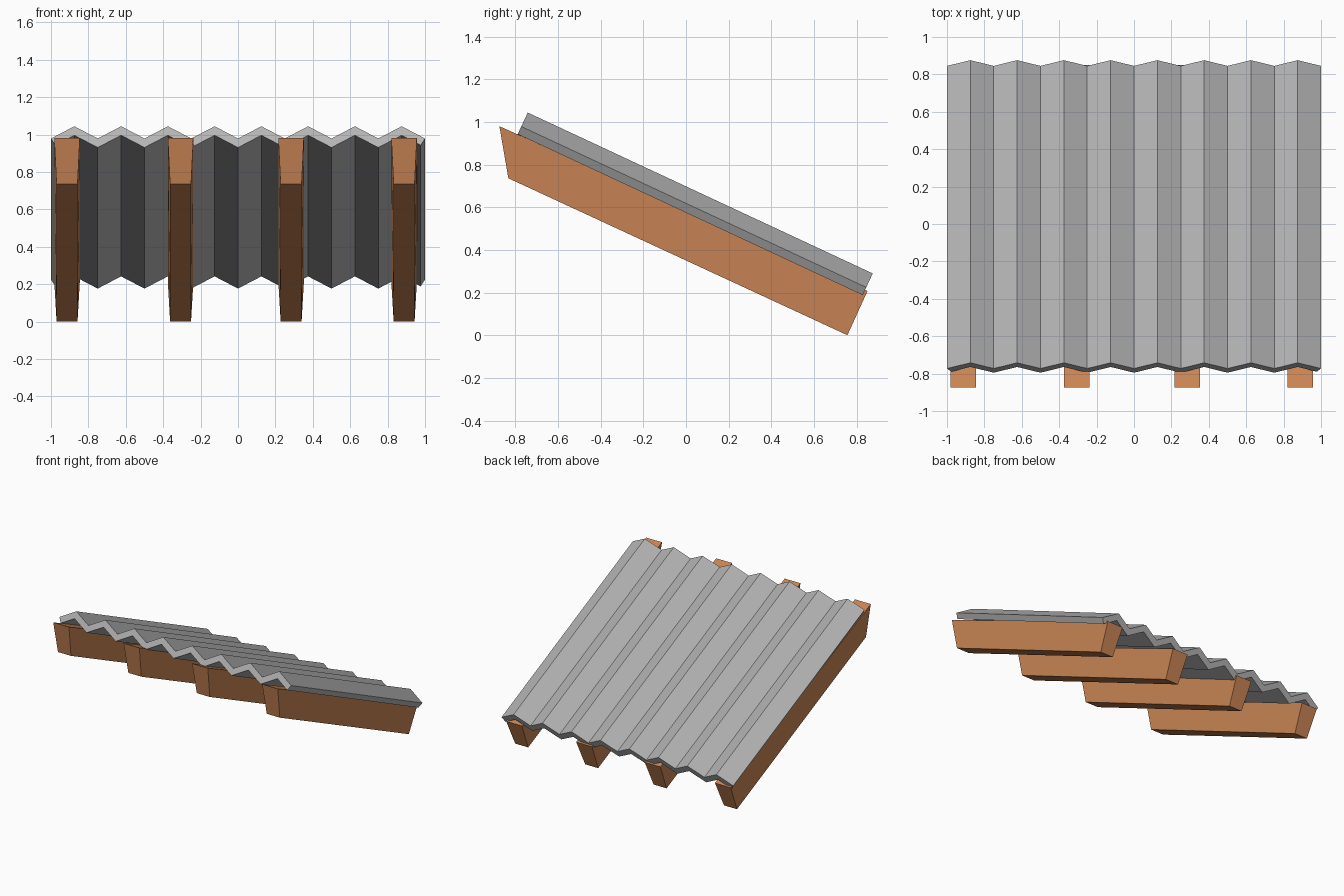
import bpy
import bmesh
from math import radians

if "Cube" in bpy.data.objects:
    bpy.data.objects.remove(bpy.data.objects["Cube"], do_unlink=True)


def material(name, rgb):
    mat = bpy.data.materials.new(name)
    mat.use_nodes = True
    colour = (*rgb, 1)
    mat.diffuse_color = colour
    mat.node_tree.nodes["Principled BSDF"].inputs["Base Color"].default_value = colour
    return mat


def finish(name, bm, mat):
    bmesh.ops.recalc_face_normals(bm, faces=bm.faces)
    mesh = bpy.data.meshes.new(name)
    bm.to_mesh(mesh)
    bm.free()
    mesh.materials.append(mat)
    obj = bpy.data.objects.new(name, mesh)
    bpy.context.collection.objects.link(obj)
    return obj


grey = material("metal grey", (0.46, 0.46, 0.46))
brown = material("wood brown", (0.59, 0.235, 0.09))

# Corrugated sheet: a zigzag strip, thickened downwards and tilted
RIDGES = 8
LENGTH = 1.785
DEPTH = 0.072
bm = bmesh.new()
rows = []
for i in range(2 * RIDGES + 1):
    x = -1 + i / RIDGES
    z = 0 if i % 2 else -DEPTH
    rows.append([bm.verts.new((x, y, z)) for y in (0, LENGTH)])
for a, b in zip(rows, rows[1:]):
    bm.faces.new((a[0], b[0], b[1], a[1]))
sheet = finish("roof_sheet", bm, grey)
if sheet.data.polygons[0].normal.z < 0:
    sheet.data.flip_normals()
sheet.location = (0, -0.742, 1.044)
sheet.rotation_euler.x = radians(-25)
solid = sheet.modifiers.new("thickness", "SOLIDIFY")
solid.thickness = 0.046
solid.offset = -1
solid.use_even_offset = True

# Rafters: side profile as (y, z, half width), narrower along the bottom
PROFILE = [(-0.875, 0.98, 0.068), (-0.833, 0.736, 0.056),
           (0.757, 0.0, 0.056), (0.851, 0.207, 0.068)]
for n, cx in enumerate((-0.914, -0.307, 0.284, 0.888), 1):
    bm = bmesh.new()
    right, left = ([bm.verts.new((cx + s * w, y, z)) for y, z, w in PROFILE]
                   for s in (-1, 1))
    bm.faces.new(right)
    bm.faces.new(left)
    for i in range(4):
        j = (i + 1) % 4
        bm.faces.new((right[i], right[j], left[j], left[i]))
    finish(f"rafter_{n}", bm, brown)
